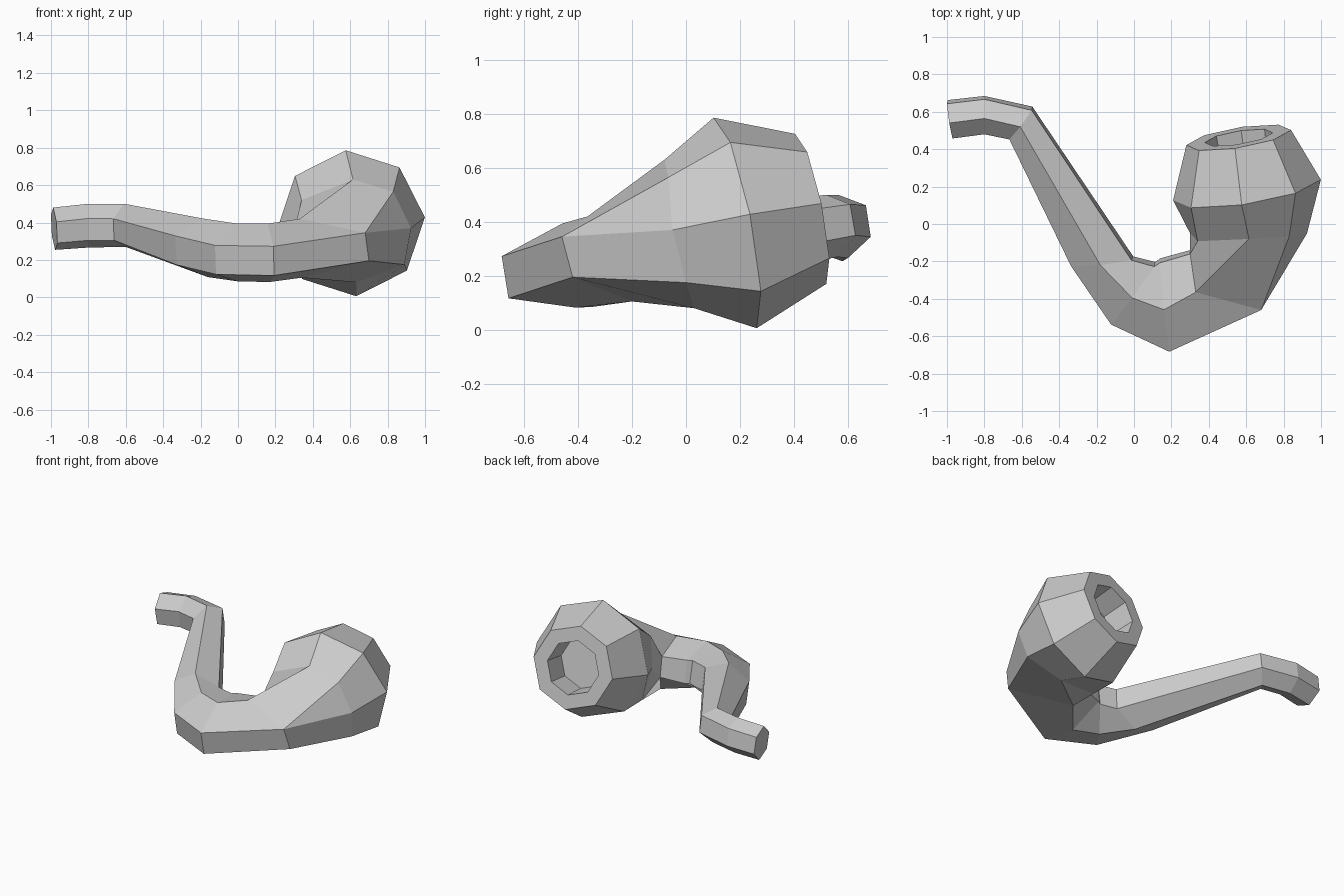
import bpy, bmesh
from math import cos, sin, radians
from mathutils import Vector as V

if "Cube" in bpy.data.objects:
    bpy.data.objects.remove(bpy.data.objects["Cube"])


def ring(n, c, u, v, s=1.0):
    """Regular n-gon stretched along the half-axes u and v."""
    step = 360 / n
    out = []
    for k in range(n):
        a = radians(90 + step * (1 - k)) if n == 8 else radians(150 - step * k)
        out.append(V(c) + s * (cos(a) * V(u) + sin(a) * V(v)))
    return out


# Mouthpiece, shank and elbow: six-sided sections (centre, outward axis, up axis)
sections = [
    ((-.983, .56, .367), (.017, -.107, -.023), (-.005, -.02, .113)),
    ((-.80, .582, .383), (0, -.108, -.023), (0, -.018, .117)),
    ((-.605, .54, .385), (-.069, -.09, -.026), (-.003, -.02, .115)),
    ((-.17, -.20, .264), (-.186, -.019, -.015), (-.01, -.02, .156)),
    ((-.005, -.37, .24), (-.133, -.179, -.046), (-.005, -.025, .155)),
    ((.165, -.433, .238), (.03, -.274, -.05), (-.005, -.025, .156)),
]
rings = [ring(6, *s) for s in sections]

# Neck where the shank widens into the bowl
neck = [V(p) for p in [(.30, -.16, .36), (.33, -.365, .42), (.68, -.46, .345),
                       (.70, -.42, .195), (.34, -.20, .105), (.30, -.14, .22)]]
rings.append(neck)

# Bowl: eight-sided base, belly, rim and hollow
base = [V(p) for p in [(.34, -.092, .52), (.615, -.08, .63), (.83, -.065, .565),
                       (.925, -.05, .37), (.89, 0, .175), (.635, .03, .08),
                       (.34, .0, .105), (.30, -.05, .32)]]
rim_c, rim_u, rim_v = V((.56, .462, .448)), (.28, .04, .02), (-.02, -.058, .278)
bowl = [
    base,
    ring(8, (.604, .182, .396), (.395, .055, .032), (-.028, -.08, .39)),
    ring(8, rim_c, rim_u, rim_v),
    ring(8, rim_c, rim_u, rim_v, .65),
    ring(8, rim_c + V((.025, -.176, -.036)), rim_u, rim_v, .62),
]

bm = bmesh.new()
stem_v = [[bm.verts.new(p) for p in r] for r in rings]
bowl_v = [[bm.verts.new(p) for p in r] for r in bowl]


def bridge(a, b):
    n = len(a)
    for i in range(n):
        j = (i + 1) % n
        bm.faces.new(list(dict.fromkeys((a[i], a[j], b[j], b[i]))))


for chain in (stem_v, bowl_v):
    for a, b in zip(chain, chain[1:]):
        bridge(a, b)

# Six-to-eight transition: two neck corners each feed two bowl corners
n = stem_v[-1]
bridge([n[0], n[1], n[2], n[2], n[3], n[4], n[5], n[5]], bowl_v[0])

# Mouthpiece end and hollow floor
bm.faces.new(stem_v[0])
bm.faces.new(bowl_v[-1])
bmesh.ops.recalc_face_normals(bm, faces=bm.faces)

mesh = bpy.data.meshes.new("smoking_pipe")
bm.to_mesh(mesh)
bm.free()
obj = bpy.data.objects.new("smoking_pipe", mesh)
bpy.context.collection.objects.link(obj)
